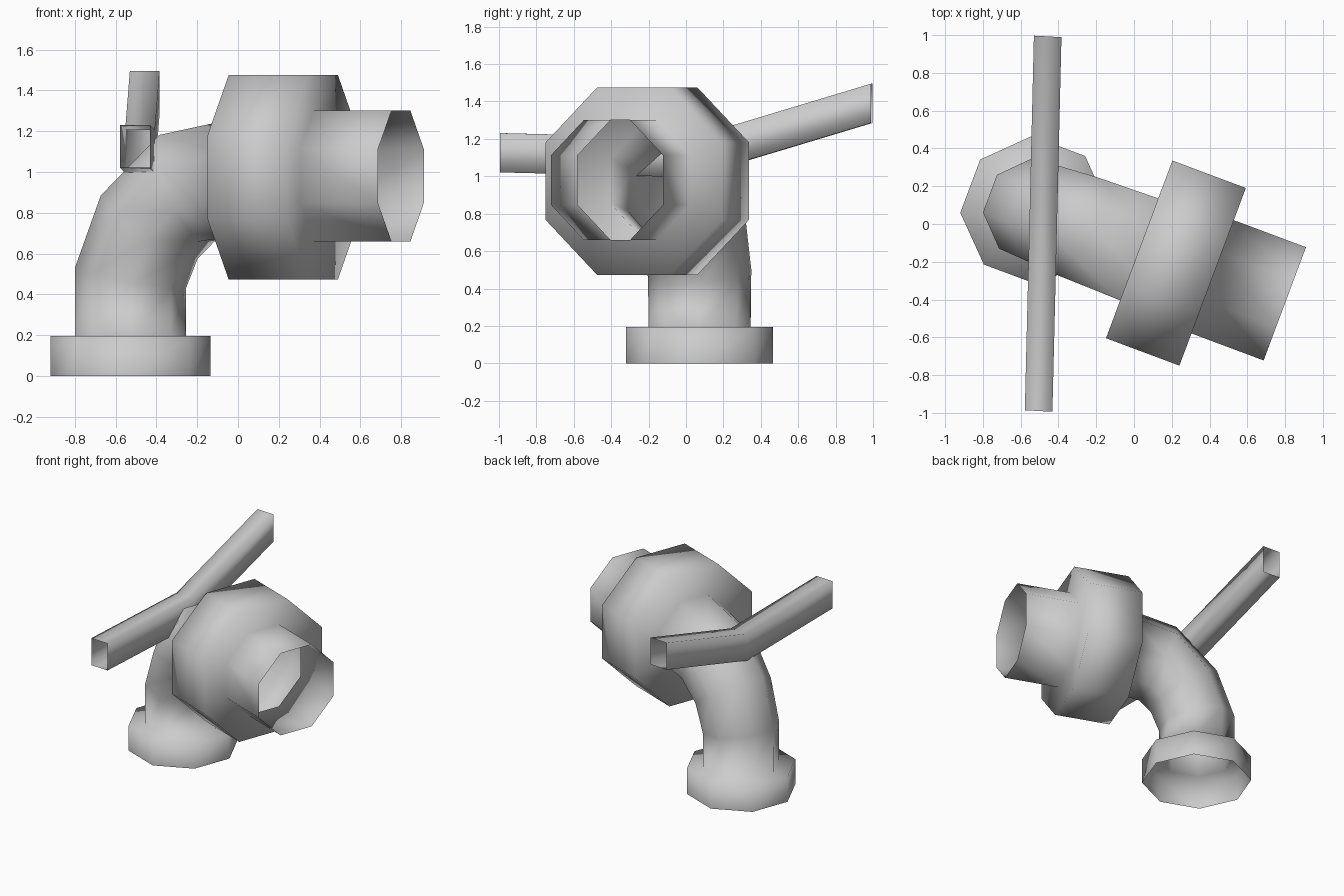
import bpy, bmesh, math
from mathutils import Vector

cube = bpy.data.objects.get("Cube")
if cube:
    bpy.data.objects.remove(cube, do_unlink=True)

metal = bpy.data.materials.new("plain grey")
metal.use_nodes = True
GREY = (0.6, 0.6, 0.6, 1)
metal.diffuse_color = GREY
metal.node_tree.nodes["Principled BSDF"].inputs["Base Color"].default_value = GREY

UP = Vector((0, 0, 1))
AXIS = Vector((math.cos(math.radians(-20.5)), math.sin(math.radians(-20.5)), 0))
SIDE = UP.cross(AXIS)
BASE = Vector((-0.527, 0.073, 0))


def skin(name, rings):
    """Join matching rings of points into one open, smooth tube."""
    bm = bmesh.new()
    loops = [[bm.verts.new(p) for p in ring] for ring in rings]
    for a, b in zip(loops, loops[1:]):
        n = len(a)
        for i in range(n):
            j = (i + 1) % n
            bm.faces.new((a[i], a[j], b[j], b[i]))
    bmesh.ops.recalc_face_normals(bm, faces=bm.faces)
    for f in bm.faces:
        f.smooth = True
    mesh = bpy.data.meshes.new(name)
    bm.to_mesh(mesh)
    bm.free()
    mesh.materials.append(metal)
    obj = bpy.data.objects.new(name, mesh)
    bpy.context.collection.objects.link(obj)
    return obj


def octagon(along, height, lean, flat_radius):
    """Eight-sided ring, leaning from level (0) to facing along the spout (90)."""
    t = math.radians(lean)
    centre = BASE + AXIS * along + UP * height
    out = AXIS * math.cos(t) - UP * math.sin(t)
    r = flat_radius / math.cos(math.pi / 8)
    angles = [(k + 0.5) * math.pi / 4 for k in range(8)]
    return [centre + (out * math.cos(a) + SIDE * math.sin(a)) * r for a in angles]


# Flange, elbow, valve drum and open spout as one continuous skin
stations = [
    (0, 0, 0, 0.363), (0, 0.195, 0, 0.363),          # flange
    (0, 0.195, 0, 0.252), (0, 0.48, 11, 0.256),      # elbow
    (0.098, 0.73, 36, 0.263), (0.295, 0.92, 69, 0.28),
    (0.592, 0.974, 90, 0.288),
    (0.592, 0.974, 90, 0.502), (1.007, 0.974, 90, 0.502),   # drum
    (1.007, 0.98, 90, 0.32), (1.415, 0.98, 90, 0.32),       # spout
]
skin("pipe_body", [octagon(*s) for s in stations])

# Bent open box tube lying across the elbow
across = Vector((0.073, -0.004, 0))
tall = UP * 0.105
path = [Vector((-0.505, -0.99, 1.126)), Vector((-0.48, 0.03, 1.1)),
        Vector((-0.457, 0.993, 1.39))]
skin("lever_handle", [[p + across * sx + tall * sz
                       for sx, sz in ((-1, -1), (1, -1), (1, 1), (-1, 1))]
                      for p in path])
